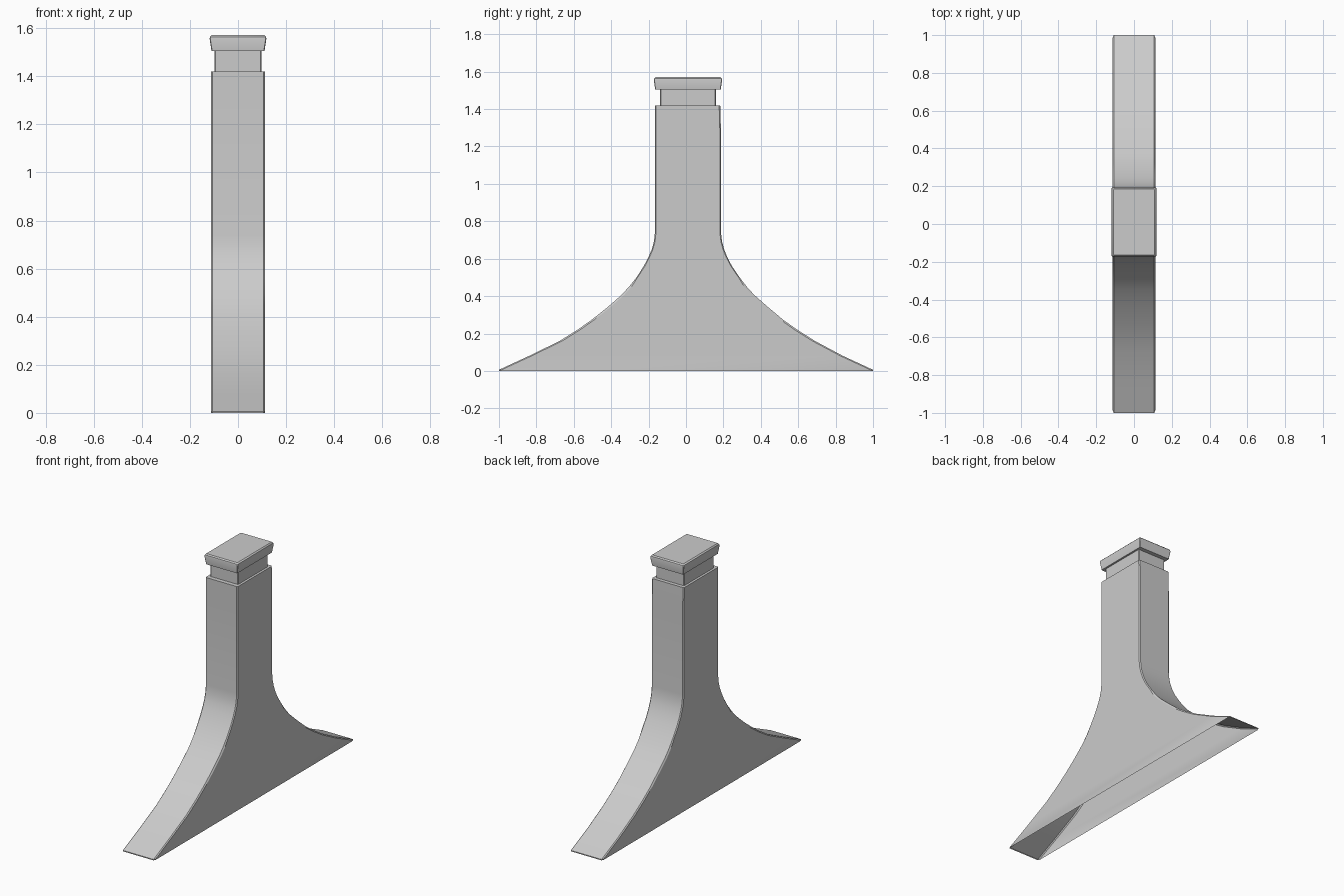
import bpy
import math

if "Cube" in bpy.data.objects:
    bpy.data.objects.remove(bpy.data.objects["Cube"])


def loft(name, rings, close_bottom=False, close_top=False):
    """Skin stacked chamfered rectangles: (z, y_front, y_back, half_x, chamfer_x, chamfer_y)."""
    verts, faces = [], []
    for z, y0, y1, hx, cx, cy in rings:
        verts += [(-hx + cx, y0, z), (hx - cx, y0, z), (hx, y0 + cy, z), (hx, y1 - cy, z),
                  (hx - cx, y1, z), (-hx + cx, y1, z), (-hx, y1 - cy, z), (-hx, y0 + cy, z)]
    for r in range(len(rings) - 1):
        for i in range(8):
            j = (i + 1) % 8
            a, b = r * 8, r * 8 + 8
            faces.append((a + i, a + j, b + j, b + i))
    if close_bottom:
        faces.append(tuple(reversed(range(8))))
    if close_top:
        faces.append(tuple(range(len(verts) - 8, len(verts))))
    mesh = bpy.data.meshes.new(name)
    mesh.from_pydata(verts, [], faces)
    mesh.update()
    obj = bpy.data.objects.new(name, mesh)
    bpy.context.collection.objects.link(obj)
    bpy.ops.object.select_all(action='DESELECT')
    obj.select_set(True)
    bpy.context.view_layer.objects.active = obj
    bpy.ops.object.shade_smooth_by_angle(angle=math.radians(30))
    return obj


# Flared body, hollow and open underneath: (z, front y, back y)
profile = [(0.0, -1.0, 1.0), (0.006, -1.0, 1.0), (0.08, -0.84, 0.84), (0.16, -0.676, 0.69),
           (0.22, -0.58, 0.595), (0.273, -0.505, 0.52), (0.34, -0.42, 0.44),
           (0.406, -0.345, 0.365), (0.45, -0.305, 0.325), (0.50, -0.265, 0.287),
           (0.56, -0.226, 0.246), (0.61, -0.20, 0.22), (0.65, -0.183, 0.204),
           (0.69, -0.172, 0.193), (0.74, -0.166, 0.187), (1.28, -0.166, 0.187),
           (1.42, -0.166, 0.183)]
rings = [(z, y0, y1, 0.113, 0.006, 0.014 if z < 0.5 else 0.006) for z, y0, y1 in profile]
# Shoulder ledge, stepping in to the neck
rings.append((1.42, -0.139, 0.16, 0.098, 0.004, 0.004))
loft("flared_body", rings)

# Recessed neck
loft("neck", [(z, -0.139, 0.16, 0.098, 0.004, 0.004) for z in (1.42, 1.505)])

# Tapered cap with a chamfered top
loft("cap", [(1.504, -0.139, 0.16, 0.098, 0.004, 0.004),
             (1.504, -0.165, 0.186, 0.110, 0.003, 0.003),
             (1.556, -0.172, 0.193, 0.118, 0.003, 0.003),
             (1.564, -0.170, 0.191, 0.116, 0.003, 0.003),
             (1.571, -0.163, 0.184, 0.109, 0.003, 0.003)], close_top=True)
